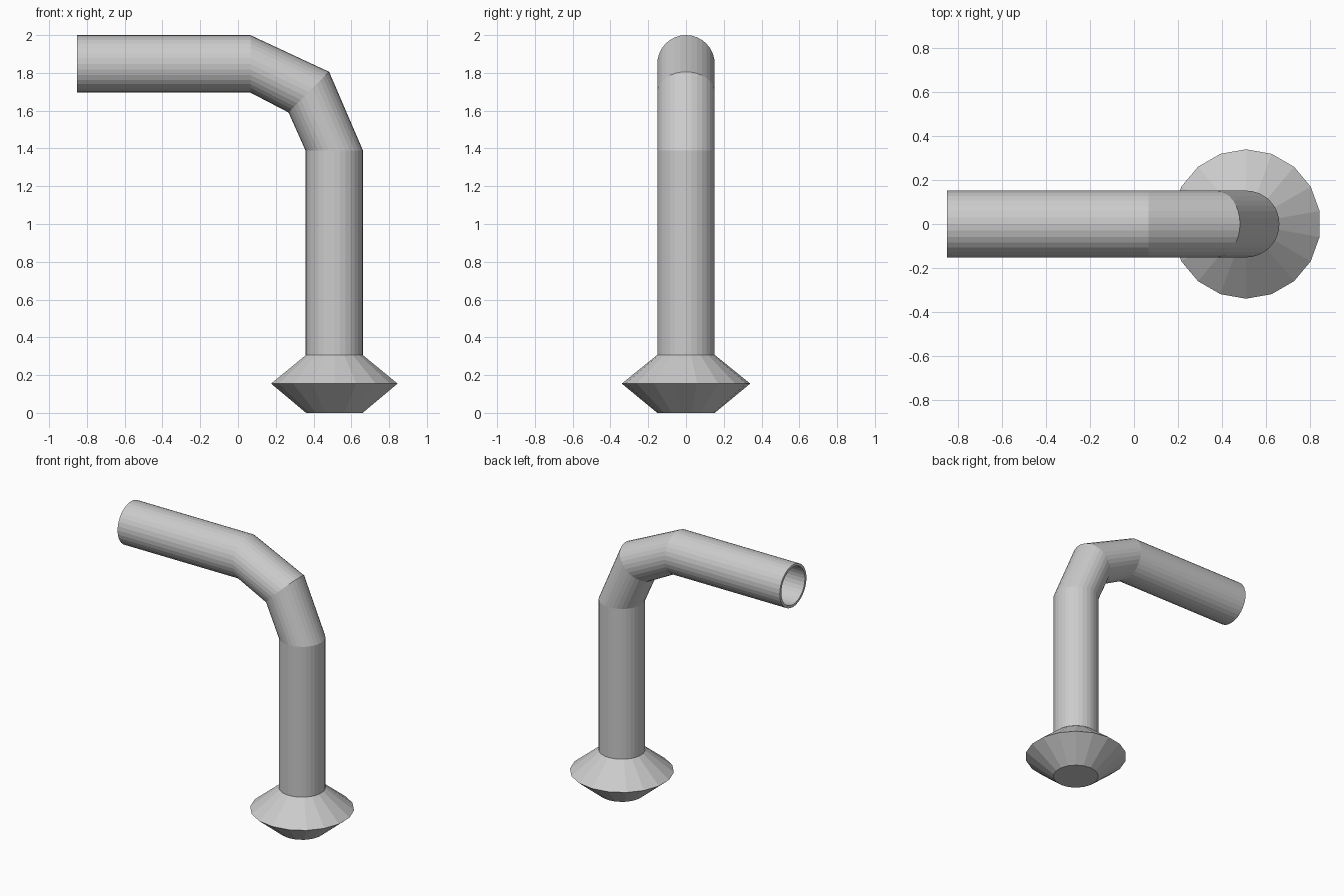
import bpy
import bmesh
from math import cos, sin, pi, radians
from mathutils import Vector

cube = bpy.data.objects.get("Cube")
if cube:
    bpy.data.objects.remove(cube, do_unlink=True)

# Single grey material
grey = bpy.data.materials.new("light_grey")
grey.use_nodes = True
grey.diffuse_color = (0.6, 0.6, 0.6, 1)
grey.node_tree.nodes["Principled BSDF"].inputs["Base Color"].default_value = (0.6, 0.6, 0.6, 1)


def add_ring(bm, centre, radius, tilt, sides, start=0.0):
    """Circle of vertices spanned by the y axis and a tilted axis in the xz plane."""
    across = Vector((cos(radians(tilt)), 0, sin(radians(tilt))))
    side = Vector((0, 1, 0))
    angles = [start + 2 * pi * i / sides for i in range(sides)]
    return [bm.verts.new(Vector(centre) + radius * (across * cos(a) + side * sin(a)))
            for a in angles]


def bridge(bm, lower, upper):
    n = len(lower)
    for i in range(n):
        j = (i + 1) % n
        bm.faces.new((lower[i], lower[j], upper[j], upper[i]))


def finish(bm, name):
    bmesh.ops.recalc_face_normals(bm, faces=bm.faces[:])
    mesh = bpy.data.meshes.new(name)
    bm.to_mesh(mesh)
    bm.free()
    mesh.materials.append(grey)
    obj = bpy.data.objects.new(name, mesh)
    bpy.context.collection.objects.link(obj)
    return obj


AXIS_X = 0.51
PIPE_RADIUS = 0.152
WALL = 0.018

# Bent hollow pipe: outer skin down the path, inner skin back up
path = [((-0.852, 0, 1.848), 90),
        ((0.065, 0, 1.848), 90),
        ((0.375, 0, 1.698), 45),
        ((AXIS_X, 0, 1.388), 0),
        ((AXIS_X, 0, 0.307), 0)]
bm = bmesh.new()
outer = [add_ring(bm, c, PIPE_RADIUS, t, 32) for c, t in path]
inner = [add_ring(bm, c, PIPE_RADIUS - WALL, t, 32) for c, t in path]
loop = outer + inner[::-1]
for k, ring in enumerate(loop):
    bridge(bm, ring, loop[(k + 1) % len(loop)])
finish(bm, "bent_pipe")

# Faceted double-cone foot
bm = bmesh.new()
profile = [(0.152, 0), (0.34, 0.155), (0.152, 0.307)]
rings = [add_ring(bm, (AXIS_X, 0, z), r, 0, 18, pi / 2) for r, z in profile]
for low, high in zip(rings, rings[1:]):
    bridge(bm, low, high)
bm.faces.new(rings[0])
bm.faces.new(rings[-1])
finish(bm, "foot")
